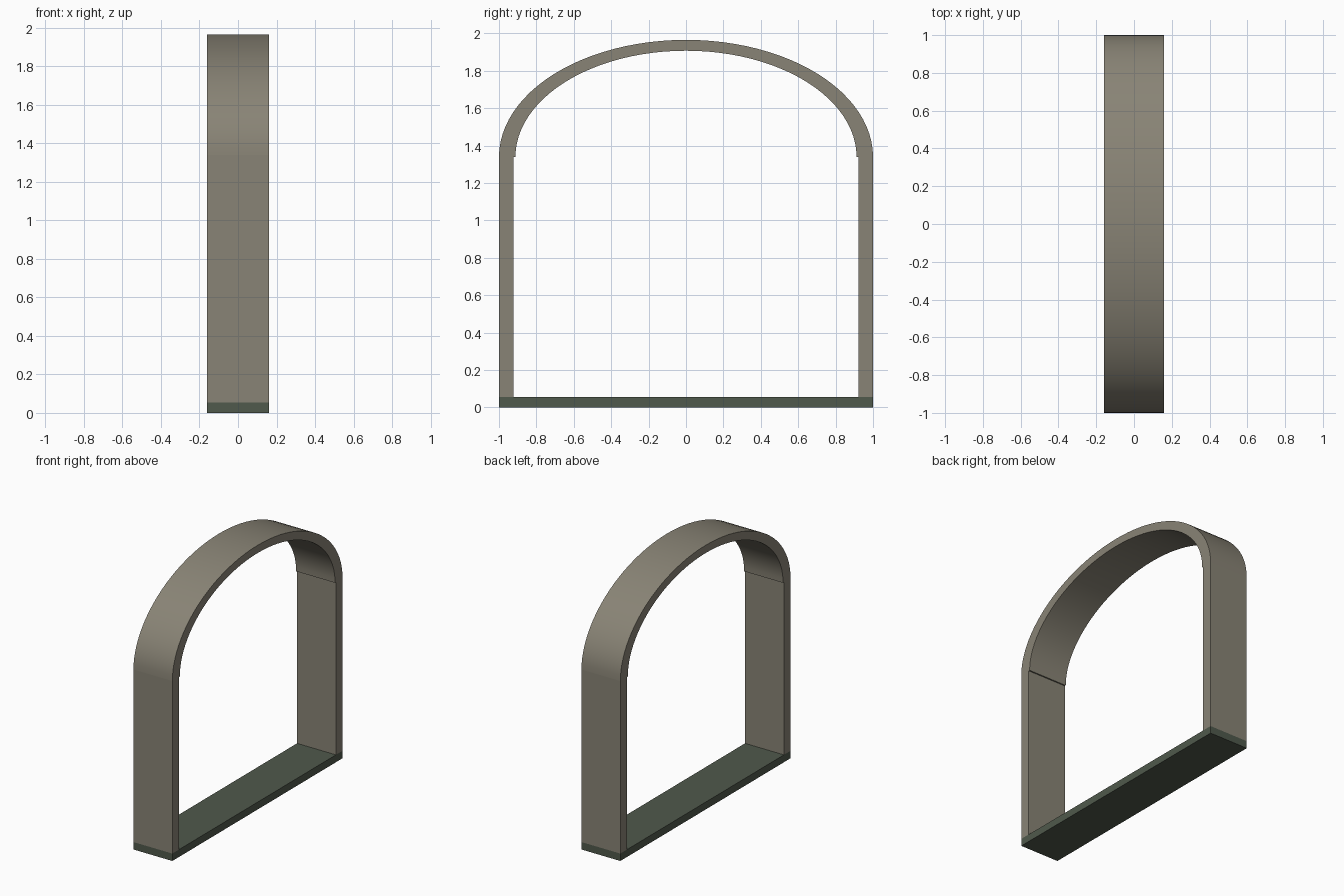
import bpy, bmesh, math

if "Cube" in bpy.data.objects:
    bpy.data.objects.remove(bpy.data.objects["Cube"])

HALF_X = 0.16      # half depth of the frame
BASE_TOP = 0.055
SPRING = 1.338     # height where the arch begins
SEGMENTS = 48


def material(name, rgb):
    m = bpy.data.materials.new(name)
    m.diffuse_color = (*rgb, 1)
    m.use_nodes = True
    m.node_tree.nodes["Principled BSDF"].inputs["Base Color"].default_value = m.diffuse_color
    return m


stone = material("warm grey stone", (0.25, 0.23, 0.18))
dark = material("dark green grey", (0.08, 0.10, 0.072))


def extrude_profile(name, points, mat):
    """Extrude a closed (y, z) outline along x."""
    bm = bmesh.new()
    face = bm.faces.new([bm.verts.new((-HALF_X, y, z)) for y, z in points])
    out = bmesh.ops.extrude_face_region(bm, geom=[face])
    verts = [g for g in out["geom"] if isinstance(g, bmesh.types.BMVert)]
    bmesh.ops.translate(bm, verts=verts, vec=(2 * HALF_X, 0, 0))
    bmesh.ops.recalc_face_normals(bm, faces=bm.faces)
    mesh = bpy.data.meshes.new(name)
    bm.to_mesh(mesh)
    bm.free()
    mesh.materials.append(mat)
    obj = bpy.data.objects.new(name, mesh)
    bpy.context.collection.objects.link(obj)
    return obj


def rect(y0, y1, z0, z1):
    return [(y0, z0), (y1, z0), (y1, z1), (y0, z1)]


def half_ellipse(ry, rz):
    angles = [math.pi * i / SEGMENTS for i in range(SEGMENTS + 1)]
    return [(ry * math.cos(a), SPRING + rz * math.sin(a)) for a in angles]


# Threshold
extrude_profile("threshold", rect(-1, 1, 0, BASE_TOP), dark)

# Side posts
for side, name in ((-1, "left_post"), (1, "right_post")):
    extrude_profile(name, rect(side * 0.922, side, BASE_TOP, SPRING), stone)

# Elliptical arch, slightly thicker than the posts where it meets them
outline = half_ellipse(1.0, 0.627) + half_ellipse(0.912, 0.569)[::-1]
arch = extrude_profile("arch", outline, stone)
bpy.context.view_layer.objects.active = arch
arch.select_set(True)
bpy.ops.object.shade_smooth_by_angle(angle=math.radians(30))
